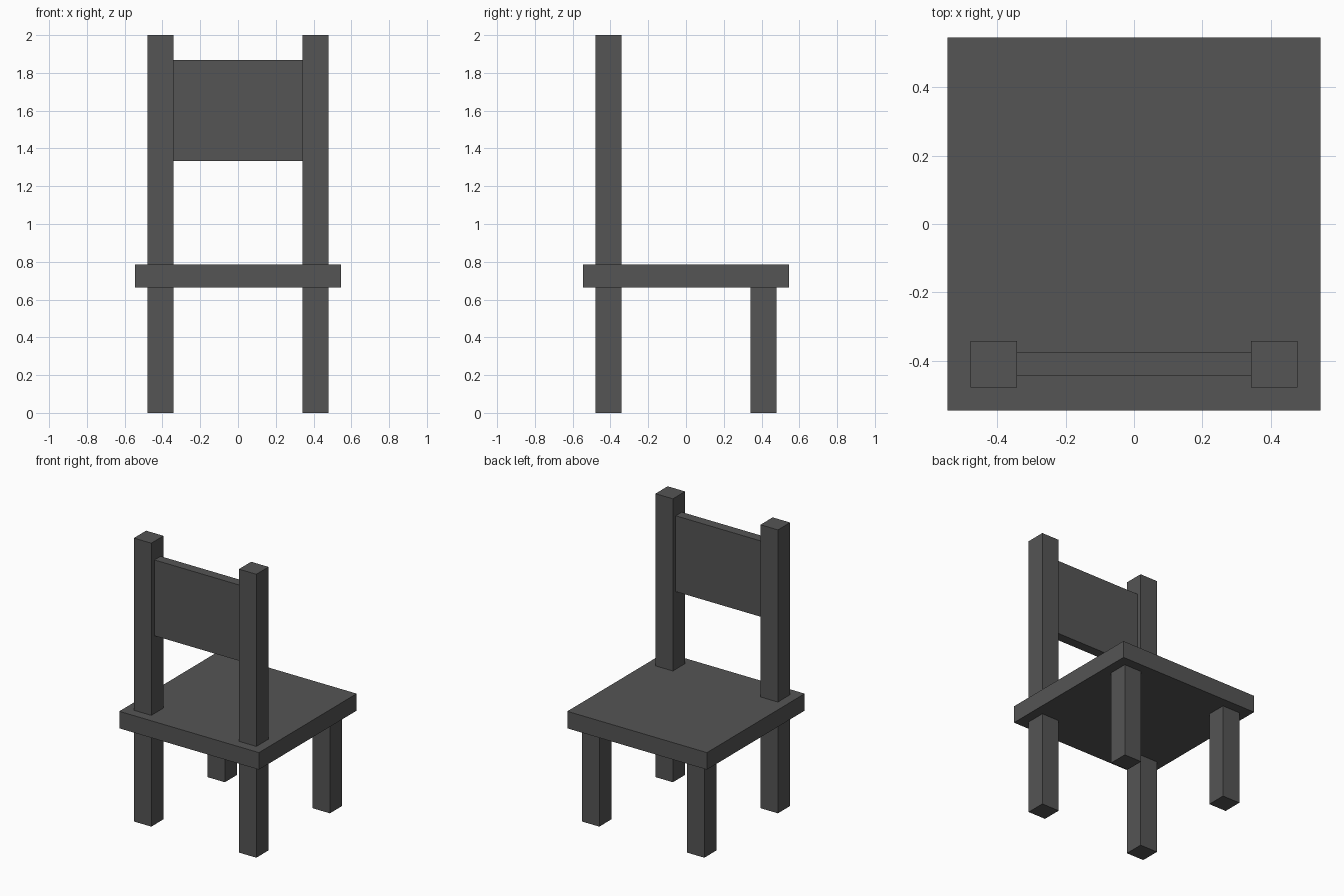
import bpy

if "Cube" in bpy.data.objects:
    bpy.data.objects.remove(bpy.data.objects["Cube"])

mat = bpy.data.materials.new("dark_grey")
mat.diffuse_color = (0.09, 0.09, 0.09, 1)
mat.use_nodes = True
mat.node_tree.nodes["Principled BSDF"].inputs["Base Color"].default_value = mat.diffuse_color


def box(name, x, y, z):
    """Axis-aligned box from (min, max) ranges."""
    centre = [(a + b) / 2 for a, b in (x, y, z)]
    bpy.ops.mesh.primitive_cube_add(size=1, location=centre)
    ob = bpy.context.object
    ob.name = name
    ob.scale = [b - a for a, b in (x, y, z)]
    bpy.ops.object.transform_apply(location=False, rotation=False, scale=True)
    ob.data.materials.append(mat)
    return ob


INNER, OUTER = 0.342, 0.478
SEAT_BOTTOM, SEAT_TOP = 0.665, 0.785

# Seat slab
box("seat", (-0.545, 0.545), (-0.545, 0.545), (SEAT_BOTTOM, SEAT_TOP))

# Short legs under the open edge, tall posts on the backrest side
for side, x in (("left", (-OUTER, -INNER)), ("right", (INNER, OUTER))):
    box("short_leg_" + side, x, (INNER, OUTER), (0, SEAT_BOTTOM))
    box("back_post_" + side, x, (-OUTER, -INNER), (0, 2))

# Backrest panel between the posts
box("backrest", (-INNER, INNER), (-0.442, -0.374), (1.333, 1.868))
